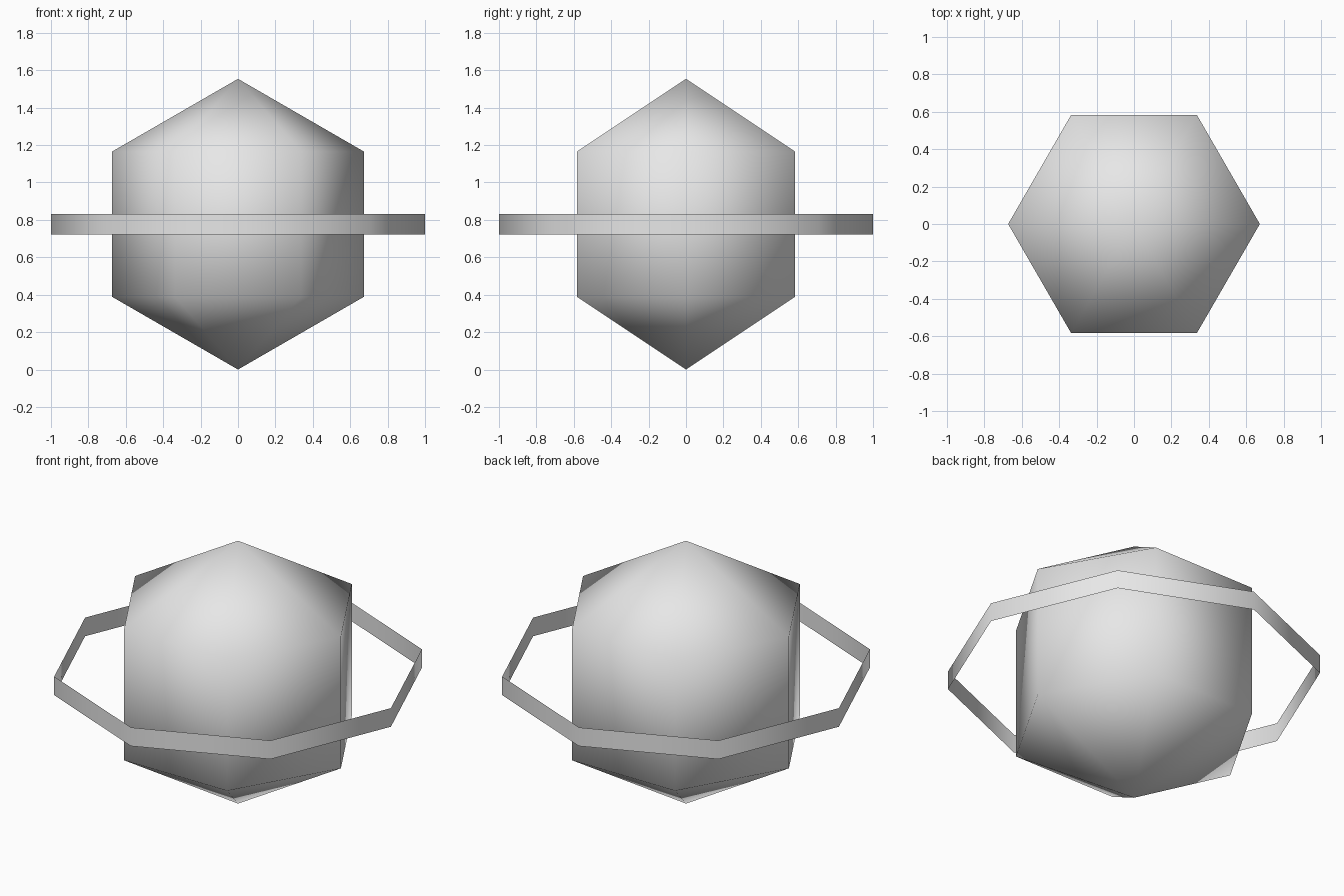
import bpy

cube = bpy.data.objects.get("Cube")
if cube:
    bpy.data.objects.remove(cube, do_unlink=True)

RADIUS = 0.777   # faceted body, resting on its lower tip
BAND = 0.11      # height of the orbiting band

grey = bpy.data.materials.new("light grey")
grey.use_nodes = True
colour = (0.8, 0.8, 0.8, 1)
grey.diffuse_color = colour
grey.node_tree.nodes["Principled BSDF"].inputs["Base Color"].default_value = colour


def finish(name):
    """Name, colour and smooth the part just added."""
    part = bpy.context.object
    part.name = name
    part.data.materials.append(grey)
    bpy.ops.object.shade_smooth()
    return part


# Six-sided body with a point at each end
bpy.ops.mesh.primitive_uv_sphere_add(segments=6, ring_count=3, radius=RADIUS,
                                     location=(0, 0, RADIUS))
body = finish("planet_body")
# A corner of the hexagon points along x
widest = max(body.data.vertices, key=lambda v: v.co.x)
if abs(widest.co.y) > 0.01:
    body.rotation_euler.z = 0.5235988

# Thin open eight-sided band around the middle, corners on the axes
bpy.ops.mesh.primitive_cylinder_add(vertices=8, radius=1, depth=BAND,
                                    end_fill_type='NOTHING',
                                    location=(0, 0, RADIUS))
finish("planet_ring")
